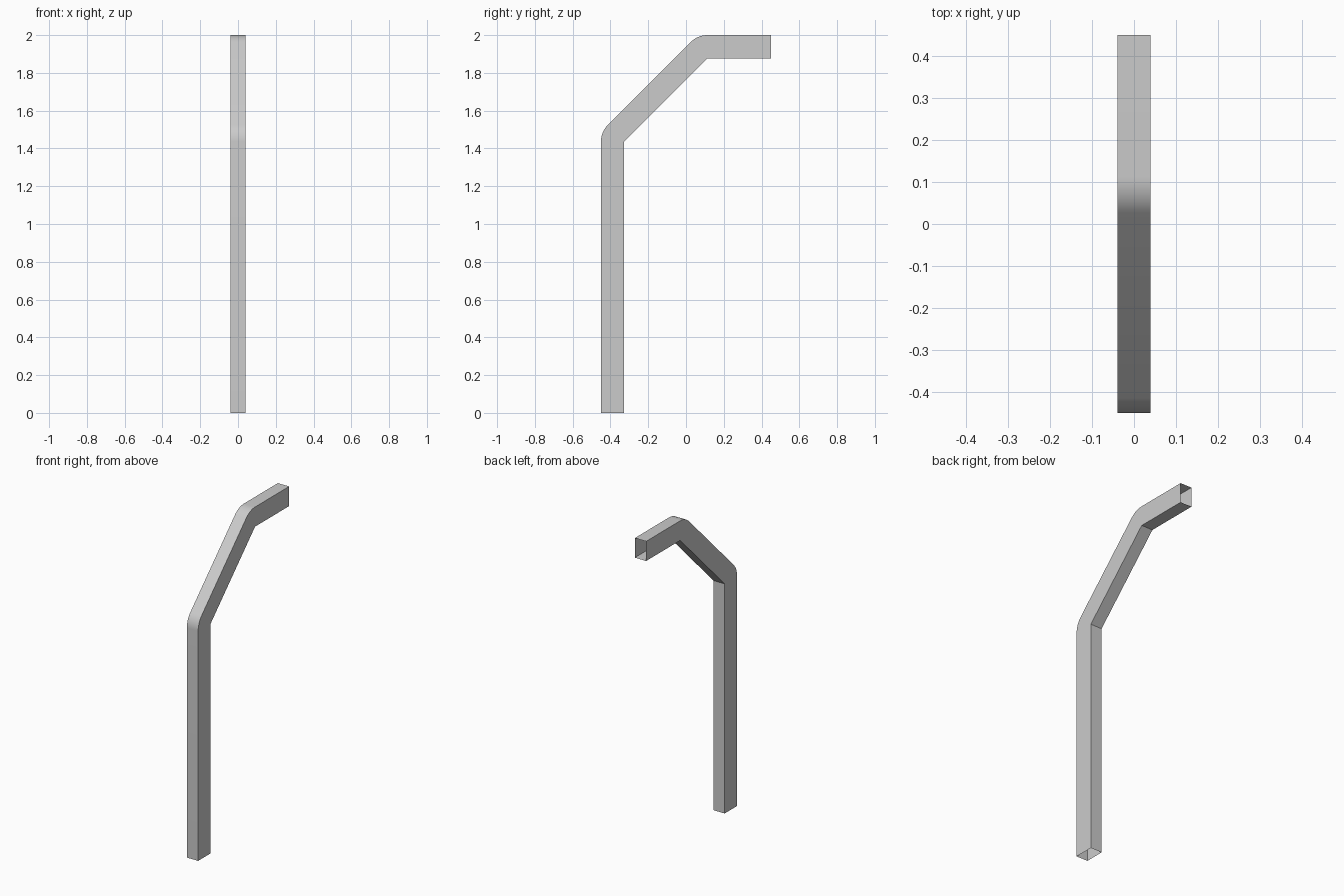
import bpy, bmesh
from math import sin, cos, pi

if "Cube" in bpy.data.objects:
    bpy.data.objects.remove(bpy.data.objects["Cube"])

HALF_W = 0.039   # half width in x
T = 0.123        # tube depth in the bend plane
SEG = 8          # steps per rounded outer bend

# Inner line of the tube in (y, z): foot, two sharp bends, open end
foot, bend_a, bend_b, end = (-0.45 + T, 0), (-0.45 + T, 1.437), (0.113, 2 - T), (0.45, 2 - T)


def station(p, angle):
    """Pair of inner point and outer point, outer found at the given angle."""
    return p, (p[0] + T * cos(angle), p[1] + T * sin(angle))


# Cross-sections: the outer wall swings around each inner corner by 45 degrees
stations = [station(foot, pi)]
stations += [station(bend_a, pi - pi / 4 * i / SEG) for i in range(SEG + 1)]
stations += [station(bend_b, pi * 3 / 4 - pi / 4 * i / SEG) for i in range(SEG + 1)]
stations += [station(end, pi / 2)]

# Skin the rectangular tube, leaving both ends open
bm = bmesh.new()
rings = []
for inner, outer in stations:
    rings.append([bm.verts.new((x, *p)) for x, p in
                  ((-HALF_W, outer), (HALF_W, outer), (HALF_W, inner), (-HALF_W, inner))])
for a, b in zip(rings, rings[1:]):
    for i in range(4):
        j = (i + 1) % 4
        bm.faces.new((a[i], a[j], b[j], b[i]))

# Merge the repeated points at the sharp inner corners
bmesh.ops.remove_doubles(bm, verts=bm.verts, dist=0.0005)
bmesh.ops.recalc_face_normals(bm, faces=bm.faces)
# Make sure the outer (front) wall faces -y
bm.faces.ensure_lookup_table()
front = min(bm.faces, key=lambda f: f.calc_center_median().y)
if front.normal.y > 0:
    bmesh.ops.reverse_faces(bm, faces=bm.faces)

mesh = bpy.data.meshes.new("bent_square_tube")
bm.to_mesh(mesh)
bm.free()
tube = bpy.data.objects.new("bent_square_tube", mesh)
bpy.context.collection.objects.link(tube)

# Smooth outer bends, sharp tube edges
bpy.context.view_layer.objects.active = tube
tube.select_set(True)
bpy.ops.object.shade_smooth_by_angle(angle=pi / 6)
